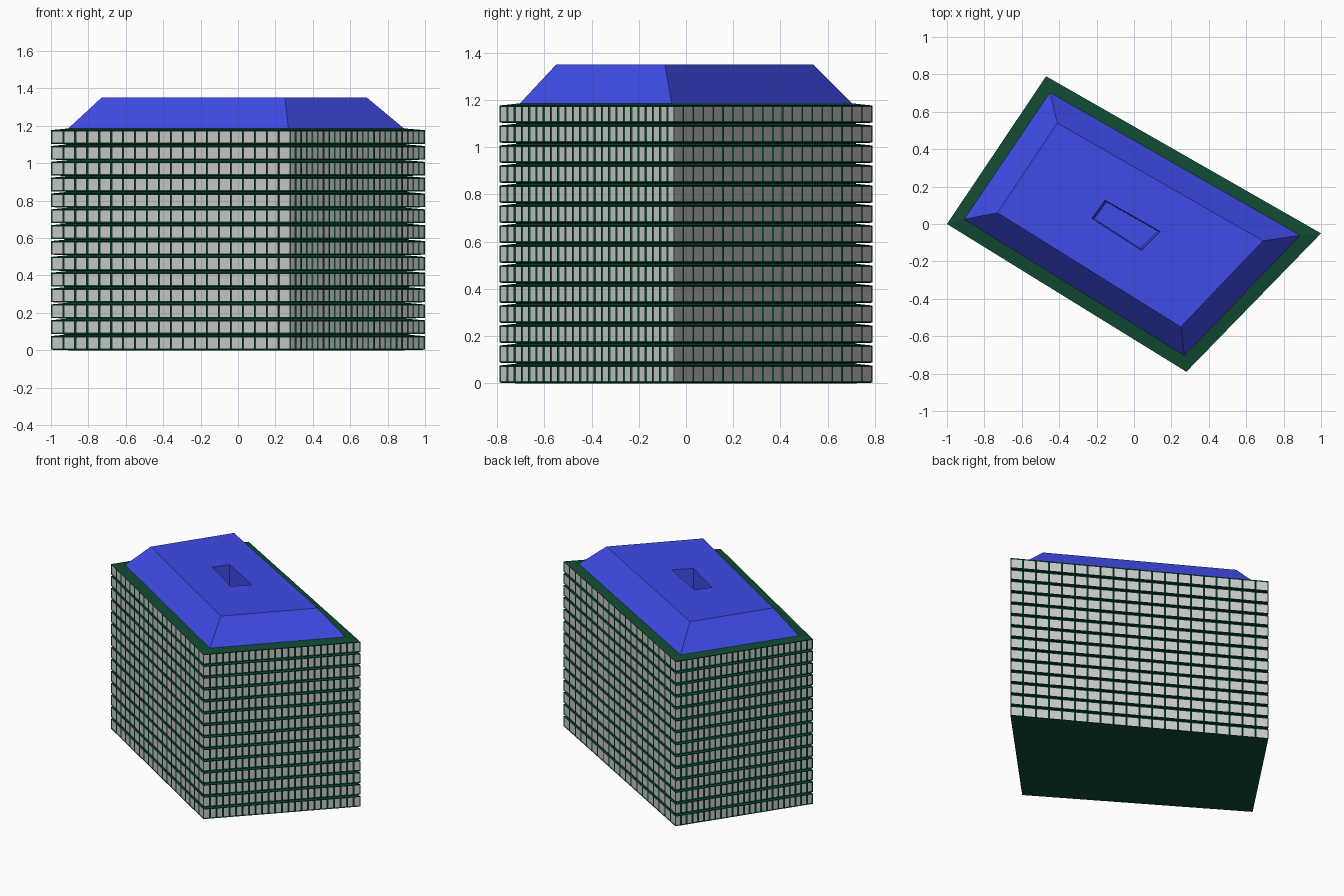
import bpy, bmesh
from mathutils import Vector

if "Cube" in bpy.data.objects:
    bpy.data.objects.remove(bpy.data.objects["Cube"])

# plan outlines, counter-clockwise: left, front, right, back corners
OUTER = [(-1, 0), (0.28, -0.79), (1, -0.05), (-0.47, 0.79)]
CORE = [(-0.91, 0.025), (0.27, -0.705), (0.89, -0.06), (-0.45, 0.705)]
ROOF_TOP = [(-0.73, 0.06), (0.25, -0.55), (0.69, -0.09), (-0.41, 0.54)]
HOLE = [(-0.225, 0.03), (0.04, -0.14), (0.14, -0.04), (-0.155, 0.127)]
FLOORS, PITCH = 14, 0.0847
COLUMNS = [20, 24, 20, 24]


def material(name, rgb):
    m = bpy.data.materials.new(name)
    m.diffuse_color = (*rgb, 1)
    m.use_nodes = True
    m.node_tree.nodes["Principled BSDF"].inputs["Base Color"].default_value = m.diffuse_color
    return m


def ring(bm, outline, z):
    return [bm.verts.new((x, y, z)) for x, y in outline]


def bridge(bm, a, b):
    n = len(a)
    return [bm.faces.new((a[i], a[(i + 1) % n], b[(i + 1) % n], b[i])) for i in range(n)]


def finish(bm, name, mats):
    mesh = bpy.data.meshes.new(name)
    bm.to_mesh(mesh)
    bm.free()
    for m in mats:
        mesh.materials.append(m)
    return mesh


def add(name, mesh, z=0):
    ob = bpy.data.objects.new(name, mesh)
    ob.location.z = z
    bpy.context.collection.objects.link(ob)


green = material("green_wall", (0.005, 0.07, 0.03))
grey = material("window_grey", (0.8, 0.8, 0.8))
blue = material("blue_roof", (0.05, 0.07, 0.8))

# one storey: walls split into columns, with sloped ledges back to the core
divided = []
for i in range(4):
    a, b = Vector(OUTER[i]), Vector(OUTER[(i + 1) % 4])
    divided += [tuple(a.lerp(b, k / COLUMNS[i])) for k in range(COLUMNS[i])]
core = []
for i in range(4):
    a, b = Vector(CORE[i]), Vector(CORE[(i + 1) % 4])
    core += [tuple(a.lerp(b, k / COLUMNS[i])) for k in range(COLUMNS[i])]
bm = bmesh.new()
r = [ring(bm, core, 0), ring(bm, divided, 0.003),
     ring(bm, divided, 0.0755), ring(bm, core, PITCH)]
bm.faces.new(r[0][::-1])
bridge(bm, r[0], r[1])
walls = bridge(bm, r[1], r[2])
bridge(bm, r[2], r[3])
bm.faces.new(r[3])
bm.normal_update()
# recessed windows
bmesh.ops.inset_individual(bm, faces=walls, thickness=0.0093, depth=-0.004)
for f in walls:
    f.material_index = 1
storey = finish(bm, "storey", [green, grey])
for k in range(FLOORS):
    add(f"storey_{k + 1:02d}", storey, k * PITCH)

# sloped roof with a sunken light well
z0 = FLOORS * PITCH
centre = sum((Vector(p) for p in HOLE), Vector((0, 0))) / 4
well_floor = [tuple(centre.lerp(Vector(p), 0.93)) for p in HOLE]
bm = bmesh.new()
r = [ring(bm, CORE, z0 - 0.002), ring(bm, ROOF_TOP, 1.35),
     ring(bm, HOLE, 1.35), ring(bm, well_floor, z0 + 0.005)]
bm.faces.new(r[0][::-1])
for a, b in zip(r, r[1:]):
    bridge(bm, a, b)
bm.faces.new(r[3])
add("roof", finish(bm, "roof", [blue]))
